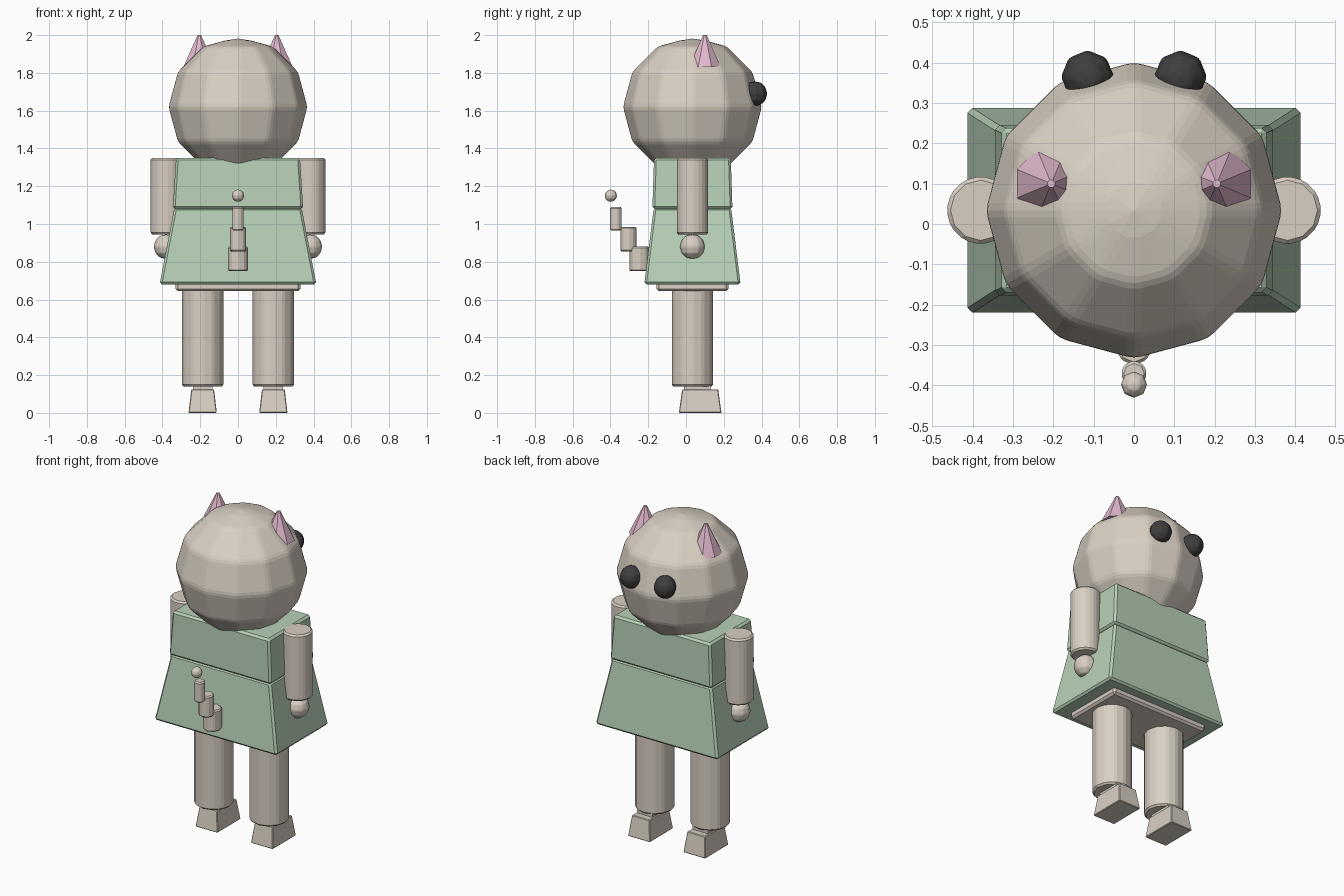
import bpy
from math import pi

if "Cube" in bpy.data.objects:
    bpy.data.objects.remove(bpy.data.objects["Cube"])


def material(name, color):
    m = bpy.data.materials.new(name)
    m.diffuse_color = (*color, 1)
    m.use_nodes = True
    m.node_tree.nodes["Principled BSDF"].inputs["Base Color"].default_value = m.diffuse_color
    return m


BEIGE = material("beige", (0.70, 0.63, 0.55))
GREEN = material("green", (0.48, 0.64, 0.48))
PINK = material("pink", (0.75, 0.48, 0.61))
DARK = material("dark", (0.05, 0.05, 0.05))
CY = 0.034  # depth centre of the body


def finish(name, mat, bevel, segments=1):
    o = bpy.context.object
    o.name = name
    o.data.materials.append(mat)
    if bevel:
        b = o.modifiers.new("bevel", 'BEVEL')
        b.width, b.segments, b.limit_method = bevel, segments, 'NONE'
    return o


def ball(name, loc, r, mat=BEIGE, bevel=0.005, segs=12, rings=6):
    bpy.ops.mesh.primitive_uv_sphere_add(segments=segs, ring_count=rings, radius=r, location=loc)
    return finish(name, mat, bevel, 2)


def post(name, x, y, z0, z1, r, bevel=0.01, sides=12):
    bpy.ops.mesh.primitive_cylinder_add(vertices=sides, radius=r, depth=z1 - z0,
                                        location=(x, y, (z0 + z1) / 2))
    return finish(name, BEIGE, bevel)


def taper_box(name, x, y, z0, z1, bottom, top, mat, bevel=0.012):
    """Box with separate half sizes (x, y) at its bottom and top."""
    bpy.ops.mesh.primitive_cube_add(size=2, location=(x, y, 0))
    for v in bpy.context.object.data.vertices:
        hx, hy = top if v.co.z > 0 else bottom
        v.co = (v.co.x * hx, v.co.y * hy, z1 if v.co.z > 0 else z0)
    return finish(name, mat, bevel)


# Head
ball("head", (0, CY, 1.62), 0.37, bevel=0.018)

# Dress and hips
taper_box("dress_top", 0, CY, 1.08, 1.35, (0.345, 0.212), (0.328, 0.203), GREEN)
taper_box("dress_skirt", 0, CY, 0.68, 1.085, (0.415, 0.255), (0.337, 0.205), GREEN)
taper_box("hips", 0, CY, 0.645, 0.70, (0.33, 0.19), (0.33, 0.19), BEIGE)

# Paired parts
for side, s in (("left", -1), ("right", 1)):
    post(side + "_leg", s * 0.187, CY, 0.14, 0.67, 0.112)
    taper_box(side + "_foot", s * 0.187, 0.075, 0, 0.125, (0.075, 0.113), (0.06, 0.095), BEIGE, 0.004)
    taper_box(side + "_ankle", s * 0.187, 0.06, 0.10, 0.15, (0.052, 0.07), (0.052, 0.07), BEIGE, 0)
    post(side + "_arm", s * 0.38, CY, 0.945, 1.35, 0.085)
    ball(side + "_hand", (s * 0.38, CY, 0.88), 0.067, bevel=0.01)
    ball(side + "_eye", (s * 0.115, 0.365, 1.69), 0.067, DARK, 0.008, 8)
    # Upright ear cone, partly sunk in the head
    bpy.ops.mesh.primitive_cone_add(vertices=8, radius1=0.092, radius2=0.01, depth=0.17,
                                    location=(s * 0.205, 0.10, 1.915), rotation=(0, 0, pi / 8))
    finish(side + "_ear", PINK, 0)

# Stepped tail
for i, (y, z0, z1, r) in enumerate([(-0.248, 0.75, 0.88, 0.055),
                                    (-0.305, 0.855, 0.985, 0.045),
                                    (-0.371, 0.965, 1.09, 0.033)]):
    post(f"tail_segment_{i + 1}", 0, y, z0, z1, r, 0.007, 8)
ball("tail_tip", (0, -0.398, 1.15), 0.033, bevel=0.003, segs=8)
